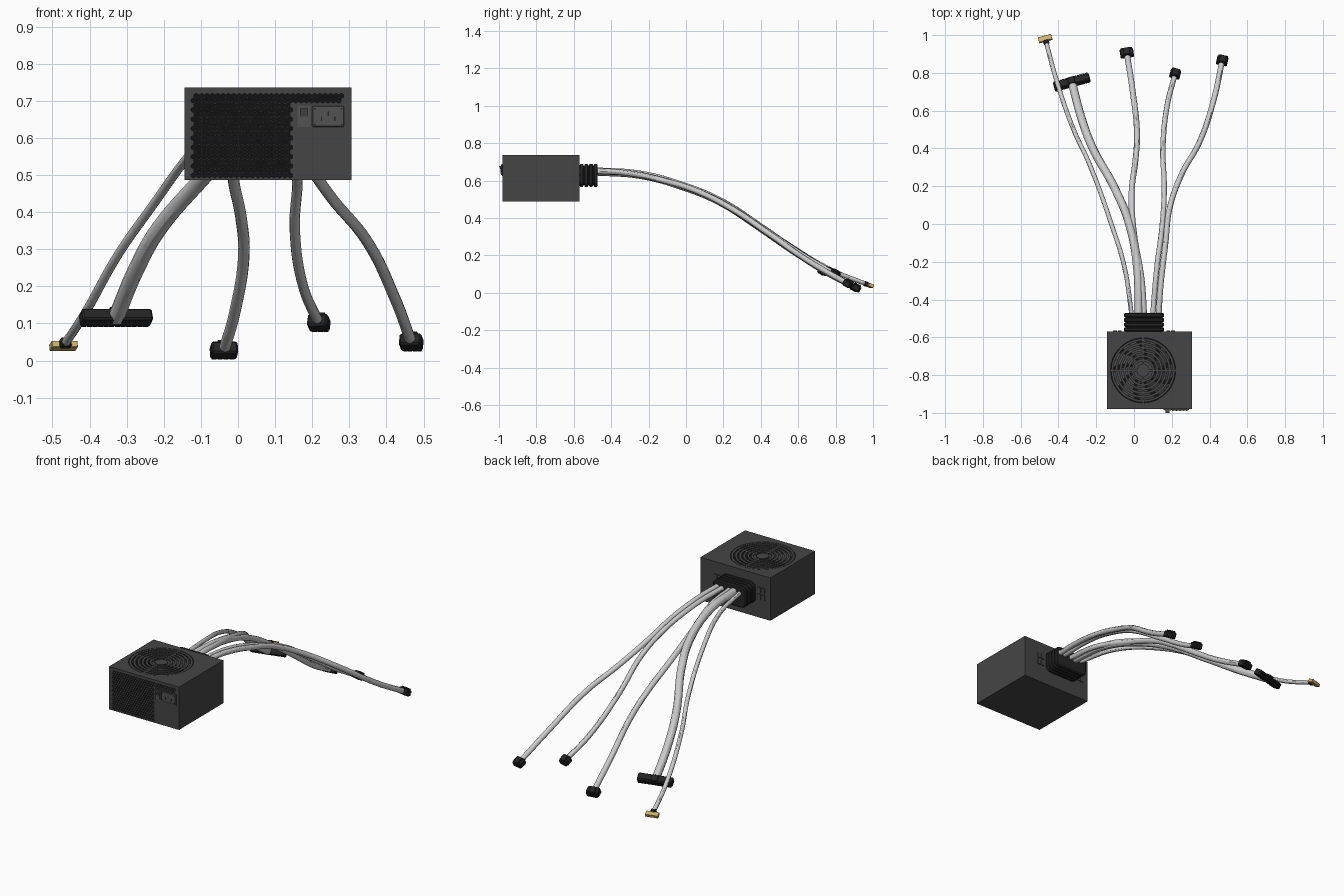
import bpy, bmesh, math
from mathutils import Matrix, Vector

if "Cube" in bpy.data.objects:
    bpy.data.objects.remove(bpy.data.objects["Cube"])


def material(name, color):
    m = bpy.data.materials.new(name)
    m.diffuse_color = (*color, 1)
    m.use_nodes = True
    m.node_tree.nodes["Principled BSDF"].inputs["Base Color"].default_value = m.diffuse_color
    return m


CASE = material("dark_grey", (0.06, 0.06, 0.06))
TRIM = material("mid_grey", (0.085, 0.085, 0.085))
BLACK = material("black", (0.018, 0.018, 0.018))
VOID = material("deep_black", (0.006, 0.006, 0.006))
TAN = material("tan", (0.62, 0.46, 0.17))


def finish(bm, name, mat, smooth=False):
    bmesh.ops.recalc_face_normals(bm, faces=bm.faces)
    me = bpy.data.meshes.new(name)
    bm.to_mesh(me)
    bm.free()
    ob = bpy.data.objects.new(name, me)
    bpy.context.collection.objects.link(ob)
    if mat:
        me.materials.append(mat)
    if smooth:
        bpy.ops.object.select_all(action='DESELECT')
        ob.select_set(True)
        bpy.context.view_layer.objects.active = ob
        bpy.ops.object.shade_smooth_by_angle()
    return ob


def add_box(bm, lo, hi, mat=Matrix(), bevel=0):
    c = [(a + b) / 2 for a, b in zip(lo, hi)]
    s = [b - a for a, b in zip(lo, hi)]
    vs = bmesh.ops.create_cube(bm, size=1, matrix=mat @ Matrix.Translation(c) @ Matrix.Diagonal((*s, 1)))['verts']
    if bevel:
        es = list({e for v in vs for e in v.link_edges})
        bmesh.ops.bevel(bm, geom=es, offset=bevel, segments=1, affect='EDGES', profile=0.5)


def box(name, lo, hi, mat):
    bm = bmesh.new()
    add_box(bm, lo, hi)
    return finish(bm, name, mat)


def add_prism(bm, pts, depth):
    """Closed prism from 3D outline points, pushed along the depth vector."""
    a = [bm.verts.new(p) for p in pts]
    b = [bm.verts.new(Vector(p) + Vector(depth)) for p in pts]
    bm.faces.new(a)
    bm.faces.new(b[::-1])
    bridge(bm, a, b)


def bridge(bm, p, q):
    n = len(p)
    for i in range(n):
        bm.faces.new((p[i], p[(i + 1) % n], q[(i + 1) % n], q[i]))


def circle(cx, cy, r, z, n=48):
    return [(cx + r * math.cos(2 * math.pi * i / n), cy + r * math.sin(2 * math.pi * i / n), z) for i in range(n)]


def add_ring(bm, cx, cy, r0, r1, z0, z1):
    loops = [[bm.verts.new(p) for p in circle(cx, cy, r, z)]
             for r, z in ((r0, z0), (r1, z0), (r1, z1), (r0, z1))]
    for k in range(4):
        bridge(bm, loops[k], loops[(k + 1) % 4])


# case with honeycomb vents and a fan well cut into it
X0, X1, Y0, Y1, Z0, Z1 = -0.144, 0.306, -0.98, -0.57, 0.487, 0.736
FX, FY, FR = 0.048, -0.775, 0.172
case = box("case", (X0, Y0, Z0), (X1, Y1, Z1), CASE)
bm = bmesh.new()
for row in range(18):
    z = 0.499 + row * 0.0126
    for col in range(28):
        x = -0.120 + col * 0.0145 + (row % 2) * 0.00725
        if x > 0.28 or (x > 0.147 and z < 0.698):
            continue
        add_prism(bm, [(x + 0.0069 * math.sin(k * math.pi / 3), Y0 - 0.01, z + 0.0069 * math.cos(k * math.pi / 3))
                       for k in range(6)], (0, 0.03, 0))
add_prism(bm, circle(FX, FY, FR, Z1 - 0.05), (0, 0, 0.1))
cutter = finish(bm, "vent_cutter", None)
mod = case.modifiers.new("cut", 'BOOLEAN')
mod.solver, mod.object = 'EXACT', cutter
bpy.context.view_layer.objects.active = case
bpy.ops.object.modifier_apply(modifier="cut")
bpy.data.objects.remove(cutter)
box("vent_backing", (-0.13, Y0 + 0.018, 0.491), (0.292, Y0 + 0.025, 0.725), VOID)
bm = bmesh.new()
add_prism(bm, circle(FX, FY, FR, Z1 - 0.051), (0, 0, 0.004))
finish(bm, "fan_well_floor", VOID)

# fan rotor
bm = bmesh.new()
add_prism(bm, circle(FX, FY, 0.055, Z1 - 0.045), (0, 0, 0.035))
for k in range(9):
    rows = []
    for j in range(6):
        r, a = 0.05 + j * 0.022, 2 * math.pi * k / 9 + j * 0.09
        rows.append([bm.verts.new((FX + r * math.cos(a + d), FY + r * math.sin(a + d), Z1 + h))
                     for d, h in ((0, -0.04), (0.5, -0.016))])
    for p, q in zip(rows, rows[1:]):
        bm.faces.new((p[0], q[0], q[1], p[1]))
finish(bm, "fan_rotor", CASE, True)

# fan guard: flat rings, hub and four spokes
bm = bmesh.new()
for k in range(6):
    r = 0.055 + k * 0.0215
    add_ring(bm, FX, FY, r - 0.0065, r + 0.0065, Z1 - 0.006, Z1 - 0.0005)
add_prism(bm, circle(FX, FY, 0.034, Z1 - 0.006), (0, 0, 0.0055))
for k in range(4):
    add_box(bm, (0.03, -0.005, Z1 - 0.007), (FR + 0.001, 0.005, Z1 - 0.001),
            Matrix.Translation((FX, FY, 0)) @ Matrix.Rotation(k * math.pi / 2, 4, 'Z'))
finish(bm, "fan_guard", CASE, True)

# switch, power socket, pins and screws
box("inlet_plate", (0.157, -0.984, 0.624), (0.29, -0.975, 0.69), CASE)
box("switch_frame", (0.161, -0.988, 0.630), (0.195, -0.98, 0.686), TRIM)
bm = bmesh.new()
add_prism(bm, [(0.167, y, z) for y, z in ((-0.98, 0.637), (-0.991, 0.637), (-0.991, 0.658), (-1.0, 0.679), (-0.98, 0.679))],
          (0.022, 0, 0))
finish(bm, "switch_rocker", TRIM)
bm = bmesh.new()
add_box(bm, (0.2, -0.987, 0.630), (0.286, -0.98, 0.686), bevel=0.002)
finish(bm, "power_socket", TRIM)
bm = bmesh.new()
for x, z in ((0.225, 0.652), (0.243, 0.665), (0.261, 0.652)):
    add_box(bm, (x - 0.002, -0.991, z - 0.006), (x + 0.002, -0.98, z + 0.006))
for x in (0.207, 0.279):
    for z in (0.637, 0.679):
        add_box(bm, (x - 0.002, -0.989, z - 0.002), (x + 0.002, -0.98, z + 0.002))
finish(bm, "socket_pins", BLACK)


# ribbed cable collar on the back
def rounded_rect(cx, cz, hx, hz, r, y):
    return [(cx + sx * (hx - r) + r * math.cos(a), y, cz + sz * (hz - r) + r * math.sin(a))
            for q, (sx, sz) in enumerate(((1, 1), (-1, 1), (-1, -1), (1, -1)))
            for a in [(q + k / 4) * math.pi / 2 for k in range(5)]]


CX, CZ = 0.053, 0.628
bm = bmesh.new()
add_prism(bm, rounded_rect(CX, CZ, 0.098, 0.051, 0.025, Y1 - 0.01), (0, 0.105, 0))
for k in range(4):
    y = Y1 + 0.001 + k * 0.025
    rings = [[bm.verts.new(p) for p in rounded_rect(CX, CZ, 0.107 - d, 0.061 - d, 0.03 - d, y + t)]
             for d, t in ((0.006, 0), (0, 0.005), (0, 0.017), (0.006, 0.022))]
    bm.faces.new(rings[0])
    bm.faces.new(rings[-1])
    for p, q in zip(rings, rings[1:]):
        bridge(bm, p, q)
finish(bm, "cable_collar", BLACK, True)
bm = bmesh.new()
for x in (-0.1, -0.075, 0.181, 0.206):
    for z in (0.61, 0.65):
        add_box(bm, (x - 0.01, Y1 - 0.01, z - 0.015), (x + 0.01, Y1 + 0.005, z + 0.015))
finish(bm, "rear_ports", CASE)

# shared height curve the cables droop along, smoothly interpolated
DROP = [(-.5, .65), (-.27, .636), (0, .566), (.18, .493), (.395, .36), (.61, .22), (.8, .113), (.98, .043)]


def drop(y):
    i = max(k for k in range(len(DROP) - 1) if k == 0 or DROP[k][0] <= y)

    def slope(k):
        a, b = DROP[max(k - 1, 0)], DROP[min(k + 1, len(DROP) - 1)]
        return (b[1] - a[1]) / (b[0] - a[0])
    (y0, z0), (y1, z1) = DROP[i], DROP[i + 1]
    h = y1 - y0
    t = (y - y0) / h
    return ((1 + 2 * t) * (1 - t) ** 2 * z0 + t * (1 - t) ** 2 * h * slope(i)
            + t * t * (3 - 2 * t) * z1 + t * t * (t - 1) * h * slope(i + 1))


# cables: radius, end height and plan path; each ends in a connector
CABLES = {
    "drive_cable": (0.012, 0.044, [(-.01, -.5), (-.05, -.23), (-.12, 0), (-.237, .32), (-.32, .5), (-.413, .77), (-.467, .97)]),
    "main_cable": (0.022, 0.115, [(.025, -.5), (.018, -.24), (-.025, 0), (-.1, .185), (-.218, .4), (-.275, .55), (-.329, .75)]),
    "centre_cable": (0.0155, 0.027, [(.055, -.5), (.04, -.29), (0, -.05), (-.013, .16), (.008, .34), (.016, .476), (-.008, .71), (-.038, .905)]),
    "short_cable": (0.014, 0.101, [(.098, -.5), (.12, -.24), (.15, 0), (.16, .185), (.153, .4), (.177, .635), (.218, .795)]),
    "outer_cable": (0.015, 0.049, [(.13, -.5), (.14, -.34), (.167, -.1), (.188, .08), (.253, .265), (.345, .43), (.423, .66), (.467, .865)]),
}
SIZES = {"main_cable": (0.196, 12), "centre_cable": (0.072, 4), "short_cable": (0.056, 3), "outer_cable": (0.06, 4)}

for name, (radius, z_end, path) in CABLES.items():
    y_end = path[-1][1]
    fix = z_end - drop(y_end)
    pts = [Vector((x, y, drop(y) + fix * ((y + 0.5) / (y_end + 0.5)) ** 3)) for x, y in path]
    cu = bpy.data.curves.new(name, 'CURVE')
    cu.dimensions = '3D'
    cu.bevel_depth, cu.bevel_resolution, cu.resolution_u, cu.use_fill_caps = radius, 4, 8, True
    sp = cu.splines.new('BEZIER')
    sp.bezier_points.add(len(pts) - 1)
    for bp, p in zip(sp.bezier_points, pts):
        bp.co = p
        bp.handle_left_type = bp.handle_right_type = 'AUTO'
    ob = bpy.data.objects.new(name, cu)
    bpy.context.collection.objects.link(ob)
    bpy.ops.object.select_all(action='DESELECT')
    ob.select_set(True)
    bpy.context.view_layer.objects.active = ob
    bpy.ops.object.convert(target='MESH')
    bpy.ops.object.shade_smooth_by_angle()

    # connector frame: y along the cable, x level
    fy = (pts[-1] - pts[-2]).normalized()
    fx = fy.cross(Vector((0, 0, 1))).normalized()
    frame = Matrix((fx, fy, fx.cross(fy))).transposed().to_4x4()
    frame.translation = pts[-1]
    bm = bmesh.new()
    if name == "drive_cable":
        add_box(bm, (-0.036, -0.002, -0.009), (0.036, 0.027, 0.009), frame, 0.001)
        finish(bm, "drive_connector", TAN)
        bm = bmesh.new()
        add_box(bm, (-0.015, -0.02, -0.013), (0.015, 0.002, 0.013), frame, 0.004)
        finish(bm, "drive_strain_relief", BLACK)
        continue
    width, cols = SIZES[name]
    h = width / 2
    add_box(bm, (-h, -0.022, -0.018), (h, 0.02, 0.018), frame, 0.005)
    add_box(bm, (-0.018, -0.018, 0.014), (0.018, 0.022, 0.024), frame, 0.002)
    step = (width - 0.008) / cols
    for c in range(cols):
        for zc in (-0.0075, 0.0075):
            xc = -h + 0.004 + (c + 0.5) * step
            add_box(bm, (xc - step * 0.42, 0.015, zc - 0.006), (xc + step * 0.42, 0.026, zc + 0.006), frame)
    finish(bm, name.replace("cable", "connector"), BLACK)
